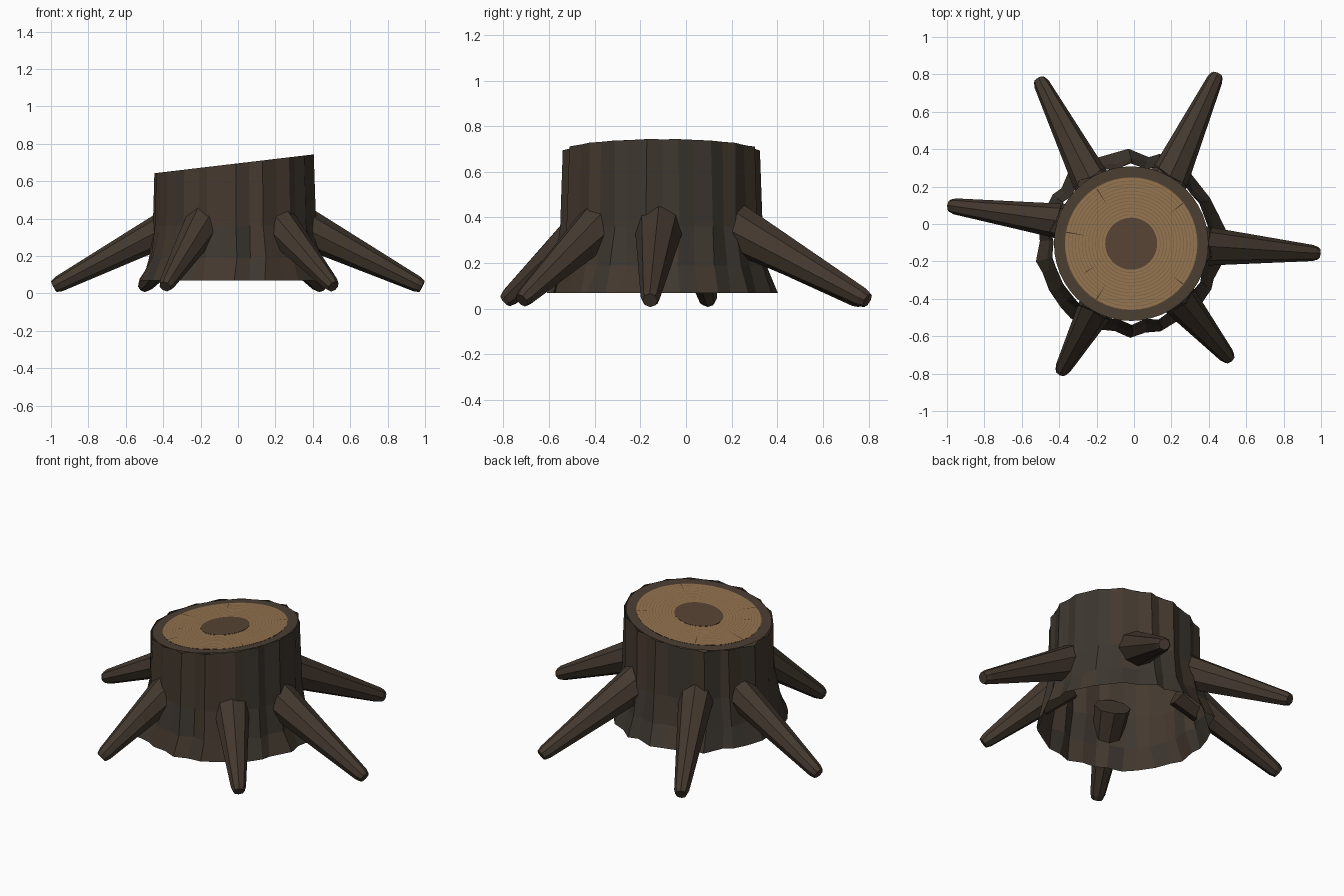
import bpy, bmesh, math, random
from mathutils import Vector

if "Cube" in bpy.data.objects:
    bpy.data.objects.remove(bpy.data.objects["Cube"])

random.seed(7)
CX, CY = -0.015, -0.105          # trunk centre
SIDES = 36


def mat(name, col):
    m = bpy.data.materials.new(name)
    m.diffuse_color = (*col, 1)
    m.use_nodes = True
    m.node_tree.nodes["Principled BSDF"].inputs["Base Color"].default_value = m.diffuse_color
    return m


BARK = mat("bark", (0.058, 0.041, 0.028))
BARK_GREY = mat("bark_grey", (0.047, 0.038, 0.029))
ROOT = mat("root_bark", (0.056, 0.040, 0.028))
WOOD = mat("sapwood", (0.30, 0.175, 0.08))
RING = mat("growth_ring", (0.22, 0.125, 0.057))
HEART = mat("heartwood", (0.095, 0.057, 0.034))
RIM = mat("cut_bark", (0.07, 0.048, 0.032))
CRACK = mat("crack", (0.05, 0.03, 0.018))


def finish(name, bm, mats, fix=True):
    if fix:
        bmesh.ops.recalc_face_normals(bm, faces=bm.faces)
    me = bpy.data.meshes.new(name)
    bm.to_mesh(me)
    bm.free()
    for m in mats:
        me.materials.append(m)
    ob = bpy.data.objects.new(name, me)
    bpy.context.collection.objects.link(ob)
    return ob


def top_z(x):                    # slanted cut plane
    return 0.694 + 0.118 * (x - CX)


def bridge(bm, a, b, index=lambda i: 0):
    n = len(a)
    for i in range(n):
        f = bm.faces.new((a[i], a[(i + 1) % n], b[(i + 1) % n], b[i]))
        f.material_index = index(i)


def polar(r, a, z=None, lift=0):
    x, y = CX + r * math.cos(a), CY + r * math.sin(a)
    return Vector((x, y, top_z(x) + lift if z is None else z))


# Fluted bark shell, flared and open at the bottom
bm = bmesh.new()
bumps = [(0.010 if i % 2 else -0.006) + random.uniform(-0.008, 0.008) for i in range(SIDES)]
angles = [2 * math.pi * (i + random.uniform(-0.25, 0.25)) / SIDES for i in range(SIDES)]
rings = []
for z, r, noise in ((0.07, 0.497, 0.014), (0.19, 0.453, 0.010), (0.36, 0.428, 0.006), (None, 0.420, 0.0)):
    rings.append([bm.verts.new(polar(r + bumps[i] + random.uniform(-noise, noise),
                                     angles[i] + random.uniform(-noise, noise) * 2, z))
                  for i in range(SIDES)])
for lower, upper in zip(rings, rings[1:]):
    bridge(bm, lower, upper, lambda i: int(random.random() < 0.4))
finish("trunk_bark", bm, [BARK, BARK_GREY])


# Cut face: concentric bands following the slant
def cut_band(name, radii, mats, lift, center=False):
    bm = bmesh.new()
    loops = [[bm.verts.new(polar(r, 2 * math.pi * i / 48, None, lift)) for i in range(48)]
             for r in radii]
    for k, (inner, outer) in enumerate(zip(loops, loops[1:])):
        bridge(bm, outer, inner, lambda i: k % len(mats))
    if center:
        bm.faces.new(loops[0])
    ob = finish(name, bm, mats, False)
    ob.data.flip_normals() if ob.data.polygons[0].normal.z < 0 else None
    return ob


cut_band("cut_bark_rim", [0.355, 0.413], [RIM], 0)
radii = [0.139]
for k in range(12):
    radii += [0.139 + 0.018 * k + 0.014, 0.139 + 0.018 * (k + 1)]
cut_band("sapwood_rings", radii, [WOOD, RING], 0.001)
cut_band("heartwood", [0.07, 0.139], [HEART], 0.002, True)

# Radial drying cracks
bm = bmesh.new()
for deg, r0, r1 in ((122, 0.24, 0.345), (170, 0.23, 0.35), (238, 0.26, 0.35), (322, 0.28, 0.352),
                    (38, 0.26, 0.35), (212, 0.22, 0.29)):
    a = math.radians(deg)
    w = 0.008
    bm.faces.new([bm.verts.new(p) for p in (polar(r0, a, None, 0.003), polar(r1, a - w, None, 0.003),
                                            polar(r1, a + w, None, 0.003))])
finish("drying_cracks", bm, [CRACK], False)


# Tapered roots: wall point, tip, thickness at the wall
def root(name, wall, tip, r_wall):
    wall, tip = Vector((*wall, 0.325)), Vector((*tip, 0.037))
    d = (tip - wall).normalized()
    start = wall - d * 0.10
    side = d.cross(Vector((0, 0, 1))).normalized()
    up = side.cross(d)
    bm = bmesh.new()
    loops = []
    for p, r in ((start, r_wall * 1.08), (tip - d * 0.03, 0.043), (tip, 0.033)):
        loops.append([bm.verts.new(p + r * (math.cos(t) * up + math.sin(t) * side))
                      for t in (2 * math.pi * i / 8 for i in range(8))])
    for a, b in zip(loops, loops[1:]):
        bridge(bm, a, b)
    bm.faces.new(loops[0])
    bm.faces.new(loops[-1])
    finish(name, bm, [ROOT])


root("root_right", (0.41, -0.12), (0.984, -0.157), 0.103)
root("root_back_right", (0.20, 0.27), (0.443, 0.795), 0.103)
root("root_back_left", (-0.25, 0.27), (-0.505, 0.77), 0.097)
root("root_left", (-0.43, 0.02), (-0.984, 0.098), 0.092)
root("root_front_left", (-0.215, -0.47), (-0.39, -0.79), 0.097)
root("root_front_right", (0.255, -0.42), (0.51, -0.72), 0.100)
